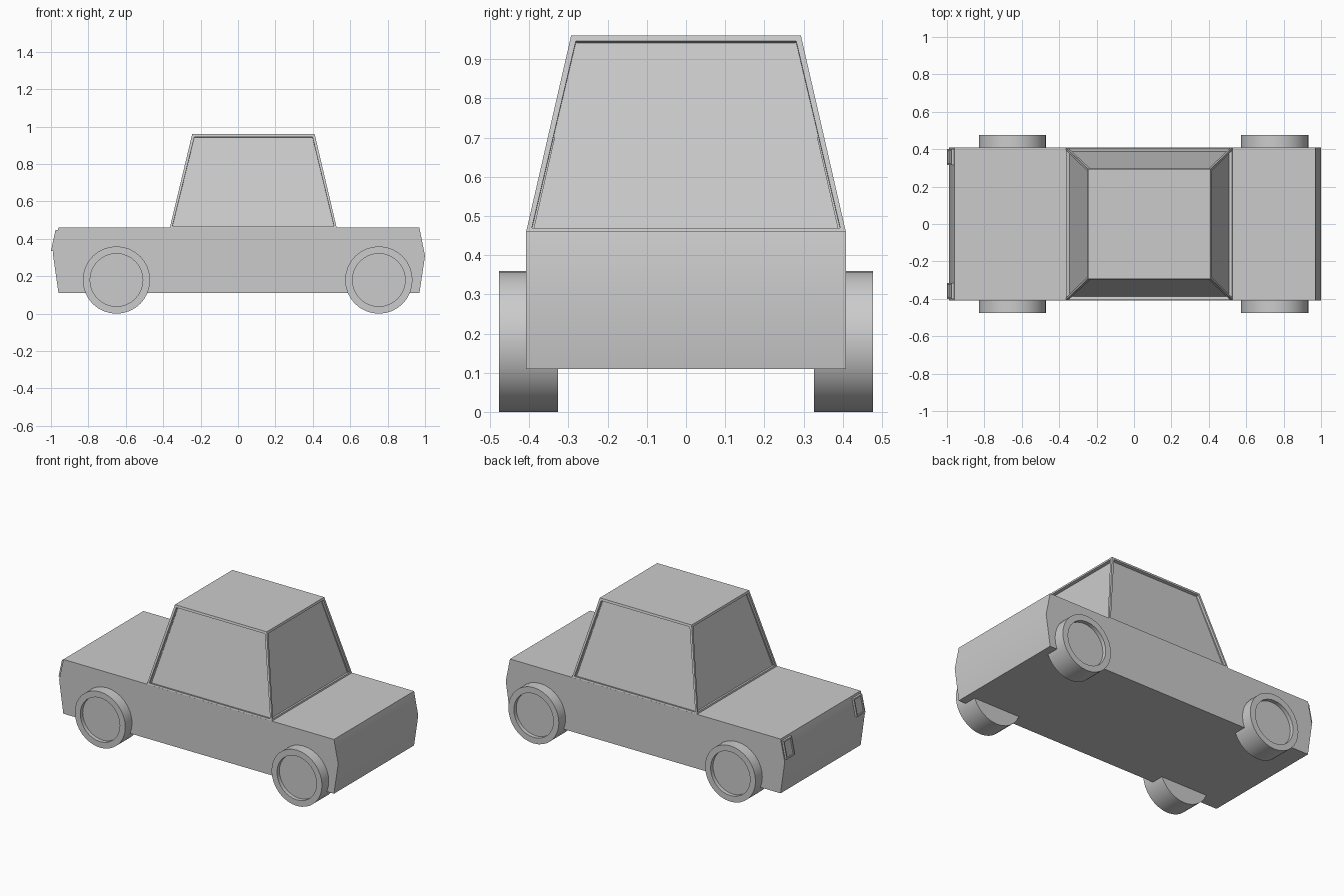
import bpy, bmesh, math
from mathutils import Matrix, Vector

if "Cube" in bpy.data.objects:
    bpy.data.objects.remove(bpy.data.objects["Cube"])


def finish(bm, name, smooth=False):
    bmesh.ops.recalc_face_normals(bm, faces=bm.faces[:])
    me = bpy.data.meshes.new(name)
    bm.to_mesh(me)
    bm.free()
    ob = bpy.data.objects.new(name, me)
    bpy.context.collection.objects.link(ob)
    if smooth:
        bpy.ops.object.select_all(action='DESELECT')
        ob.select_set(True)
        bpy.context.view_layer.objects.active = ob
        bpy.ops.object.shade_smooth_by_angle(angle=math.radians(30))
    return ob


def recess(bm, faces, border, depth):
    # frame a face, then sink its centre straight in
    bmesh.ops.inset_individual(bm, faces=faces, thickness=border)
    bm.normal_update()
    for f in faces:
        move = -f.normal * depth
        new = bmesh.ops.extrude_discrete_faces(bm, faces=[f])["faces"]
        bmesh.ops.translate(bm, verts=new[0].verts[:], vec=move)


def prism(profile, y0, y1):
    # extrude an x-z profile along y
    bm = bmesh.new()
    face = bm.faces.new([bm.verts.new((x, y0, z)) for x, z in profile])
    ext = bmesh.ops.extrude_face_region(bm, geom=[face])["geom"]
    bmesh.ops.translate(bm, vec=(0, y1 - y0, 0),
                        verts=[v for v in ext if isinstance(v, bmesh.types.BMVert)])
    bmesh.ops.recalc_face_normals(bm, faces=bm.faces[:])
    return bm


# Lower body with slightly pointed ends
HALF = 0.408
body = [(-0.96, 0.11), (-0.99, 0.32), (-0.96, 0.46),
        (0.97, 0.46), (1.0, 0.31), (0.97, 0.11)]
finish(prism(body, -HALF, HALF), "body", True)

# Tapered cabin with four recessed windows
bm = bmesh.new()
bmesh.ops.create_cube(bm, size=2)
for v in bm.verts:
    top = v.co.z > 0
    x0, x1, y, z = (-0.245, 0.41, 0.293, 0.96) if top else (-0.365, 0.528, HALF, 0.458)
    v.co = Vector((x1 if v.co.x > 0 else x0, y if v.co.y > 0 else -y, z))
bm.normal_update()
recess(bm, [f for f in bm.faces if abs(f.normal.z) < 0.6], 0.019, 0.018)
finish(bm, "cabin")

# Wheels with sunken hubs
for end, x in (("left", -0.65), ("right", 0.753)):
    for side, s in (("front", -1), ("back", 1)):
        bm = bmesh.new()
        bmesh.ops.create_cone(bm, cap_ends=True, segments=32,
                              radius1=0.18, radius2=0.18, depth=0.15)
        bm.normal_update()
        recess(bm, [f for f in bm.faces if f.normal.z > 0.9], 0.039, 0.025)
        bm.transform(Matrix.Translation((x, s * 0.402, 0.18))
                     @ Matrix.Rotation(-s * math.pi / 2, 4, 'X'))
        finish(bm, f"{side}_{end}_wheel", True)

# Square lamps on the left end, following its upper slope
lamp = [(-0.98, 0.335), (-1.0, 0.335), (-0.976, 0.447), (-0.955, 0.447)]
for side, s in (("front", -1), ("back", 1)):
    bm = prism(lamp, s * 0.315, s * 0.4)
    bm.normal_update()
    recess(bm, [f for f in bm.faces if f.normal.x < -0.9], 0.012, 0.008)
    finish(bm, f"{side}_lamp")
